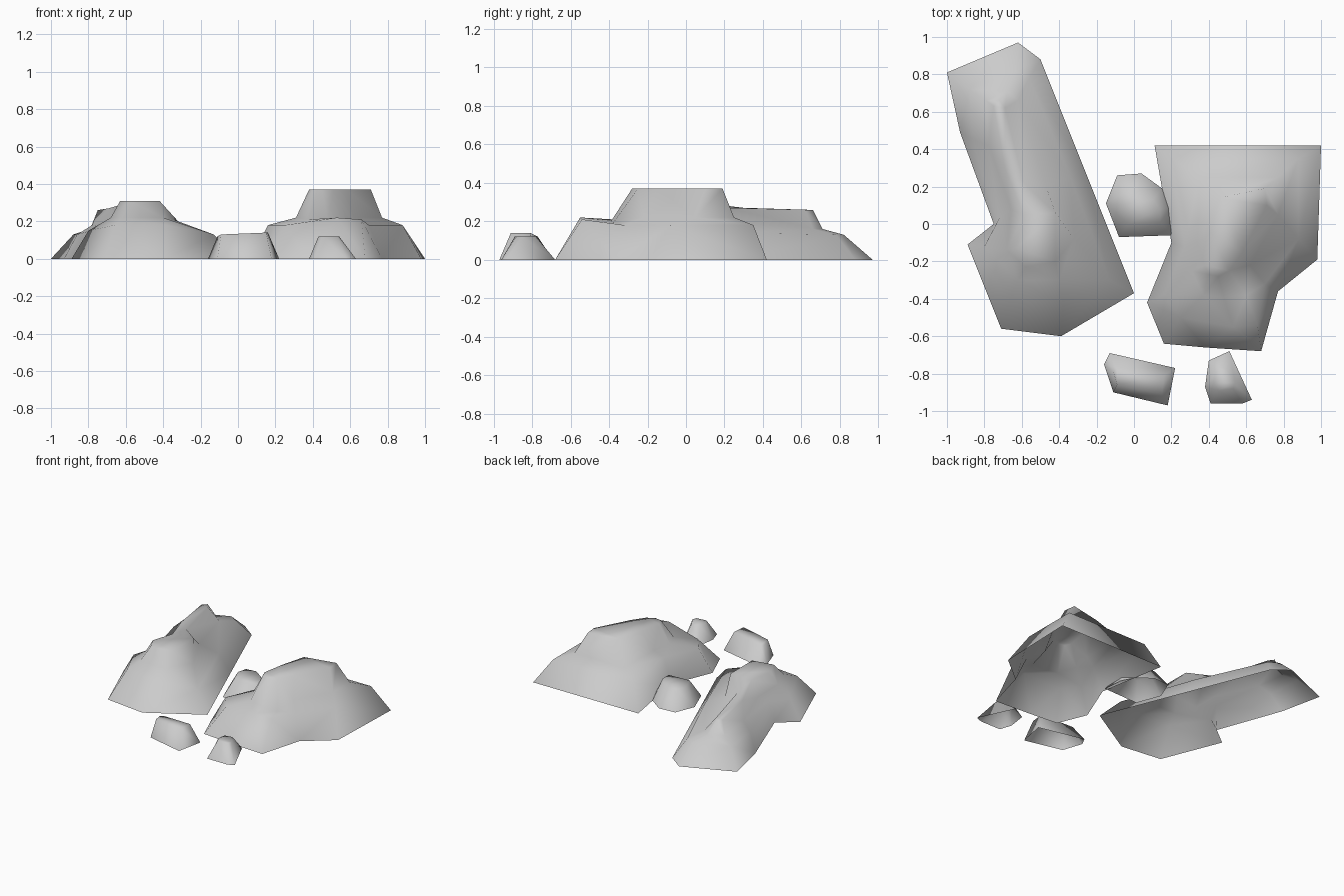
import bpy
import bmesh

default_cube = bpy.data.objects.get("Cube")
if default_cube:
    bpy.data.objects.remove(default_cube, do_unlink=True)


def make_material(name, color):
    material = bpy.data.materials.new(name)
    material.use_nodes = True
    material.diffuse_color = color
    material.node_tree.nodes["Principled BSDF"].inputs["Base Color"].default_value = color
    return material


stone_grey = make_material("stone grey", (0.6, 0.6, 0.6, 1))


def add_ring(bm, height, outline):
    """Make one contour; a third value on a point overrides the contour height."""
    verts = []
    for x, y, *own_height in outline:
        z = own_height[0] if own_height else height
        verts.append(bm.verts.new((x, y, z)))
    return verts


def build_rock(name, contours):
    """Bridge the contours upwards, cap the summit and leave the underside open."""
    bm = bmesh.new()
    rings = [add_ring(bm, height, outline) for height, outline in contours]
    for lower, upper in zip(rings, rings[1:]):
        for i in range(len(lower)):
            j = (i + 1) % len(lower)
            bm.faces.new((lower[i], lower[j], upper[j], upper[i]))
    cap = bm.faces.new(rings[-1])
    bmesh.ops.recalc_face_normals(bm, faces=bm.faces[:])
    cap.normal_update()
    if cap.normal.z < 0:
        bmesh.ops.reverse_faces(bm, faces=bm.faces[:])
    bmesh.ops.triangulate(bm, faces=bm.faces[:])
    for face in bm.faces:
        face.smooth = True
    mesh = bpy.data.meshes.new(name)
    bm.to_mesh(mesh)
    bm.free()
    mesh.materials.append(stone_grey)
    rock = bpy.data.objects.new(name, mesh)
    bpy.context.collection.objects.link(rock)
    return rock


# Long rock: wide shoulder, steep narrow fin at the back, rounded peak near the front
build_rock("long_ridge_rock", [
    (0, [(-1, .81), (-.62, .97), (-.5, .88), (-.26, .28),
         (0, -.37), (-.39, -.6), (-.71, -.56),
         (-.89, -.11), (-.75, 0), (-.93, .49)]),
    (.13, [(-.88, .72), (-.63, .82), (-.56, .78), (-.34, .25, .14),
           (-.13, -.3), (-.38, -.43, .18), (-.66, -.4, .18),
           (-.8, -.12, .15), (-.72, .03, .17), (-.86, .45)]),
    (.2, [(-.79, .66, .16), (-.68, .71, .16), (-.62, .66, .16), (-.47, .2),
          (-.32, -.08), (-.4, -.3, .22), (-.62, -.3, .22),
          (-.68, -.14, .22), (-.66, .08), (-.78, .42, .18)]),
    (.31, [(-.75, .63, .26), (-.72, .66, .26), (-.69, .62, .26), (-.59, .22, .27),
           (-.42, .06), (-.42, -.2), (-.58, -.23),
           (-.63, -.13), (-.59, .05, .3), (-.69, .3, .27)]),
])

# Broad rock: straight back edge, jutting front shelf and a diagonal flat summit
build_rock("broad_flat_top_rock", [
    (0, [(.11, .42), (1, .42), (.98, -.19), (.77, -.36), (.68, -.68),
         (.38, -.66), (.16, -.64), (.07, -.42), (.2, -.1)]),
    (.18, [(.2, .35), (.88, .35), (.88, -.08), (.7, -.32), (.66, -.54, .21),
           (.53, -.55, .22), (.25, -.5), (.16, -.38), (.27, -.12)]),
    (.22, [(.35, .25), (.77, .25), (.77, .05), (.62, -.22), (.6, -.38, .19),
           (.48, -.39, .2), (.37, -.38, .21), (.31, -.25), (.34, -.1)]),
    (.37, [(.46, .14), (.7, .19), (.71, .1), (.58, -.15), (.51, -.25),
           (.45, -.28), (.4, -.27), (.38, -.22), (.41, -.05)]),
])

# Small boulder between the two large rocks
build_rock("middle_boulder", [
    (0, [(-.15, .11), (-.09, .26), (.04, .27), (.15, .19),
         (.2, .09), (.21, -.06), (-.08, -.07)]),
    (.13, [(-.07, .1), (-.05, .17), (.03, .18), (.1, .13),
           (.14, .08), (.14, .01), (-.03, 0)]),
])

# Two loose stones in front
build_rock("front_block_stone", [
    (0, [(-.16, -.75), (-.13, -.69), (.22, -.77), (.18, -.97), (-.11, -.9)]),
    (.13, [(-.11, -.79, .12), (-.09, -.77, .12), (.16, -.81, .14),
           (.15, -.91, .14), (-.09, -.86)]),
])
build_rock("front_pointed_stone", [
    (0, [(.4, -.73), (.51, -.68), (.63, -.94), (.58, -.96), (.41, -.96), (.38, -.87)]),
    (.12, [(.44, -.79), (.5, -.78), (.54, -.85), (.53, -.88), (.45, -.89), (.43, -.85)]),
])
